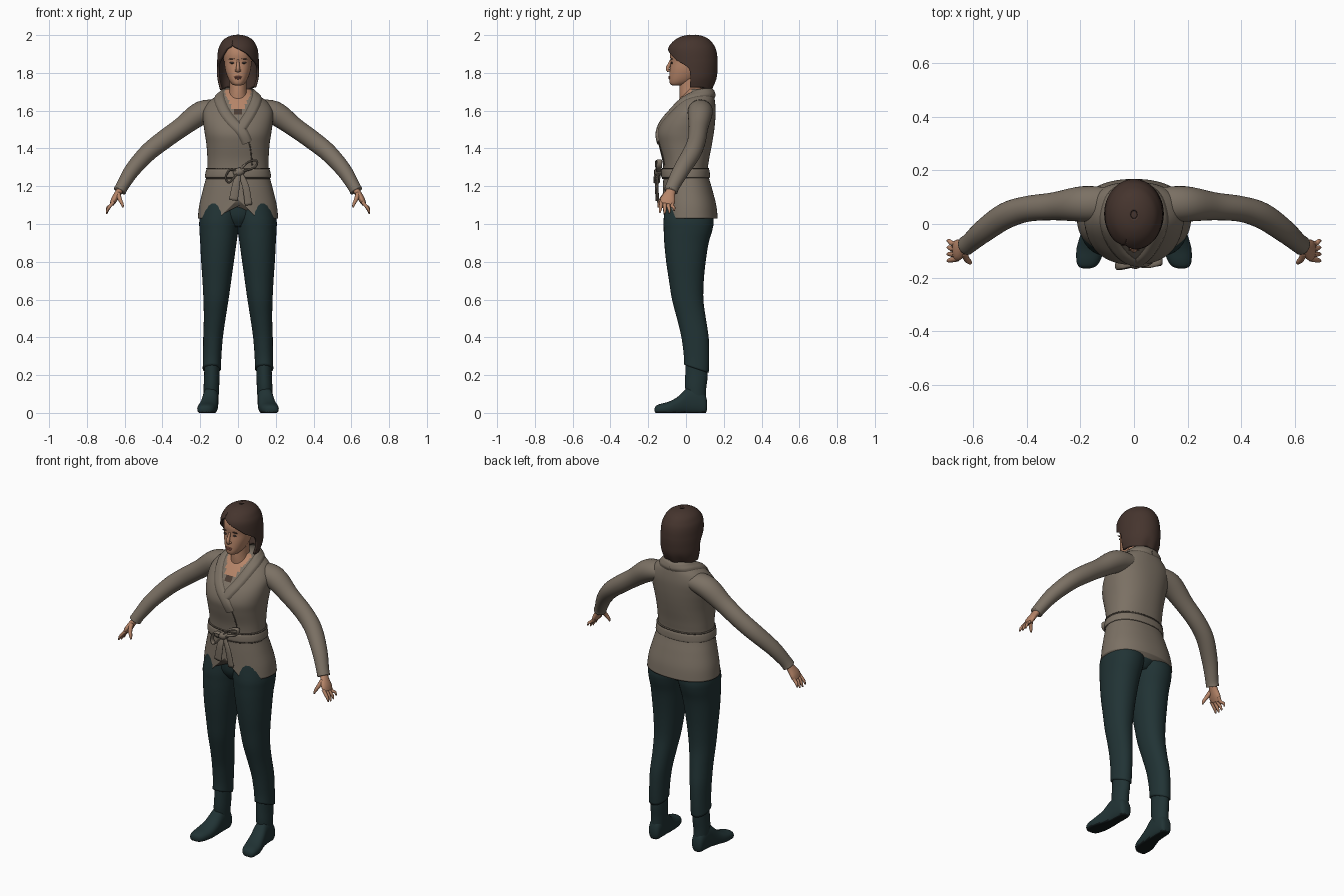
import bpy, bmesh, math
from mathutils import Vector
from mathutils.bvhtree import BVHTree

if "Cube" in bpy.data.objects:
    bpy.data.objects.remove(bpy.data.objects["Cube"], do_unlink=True)


def material(name, *rgb):
    m = bpy.data.materials.new(name)
    m.use_nodes = True
    m.diffuse_color = (*rgb, 1)
    m.node_tree.nodes["Principled BSDF"].inputs["Base Color"].default_value = (*rgb, 1)
    return m


KNIT = material("taupe knit", .2, .165, .128)
TRIM = material("knit seam", .09, .073, .056)
PANTS = material("dark teal cloth", .015, .033, .035)
SOLE = material("black sole", .006, .01, .011)
SKIN = material("skin", .47, .235, .14)
LIPS = material("lips", .33, .12, .085)
HAIR = material("brown hair", .06, .035, .027)
VEST = material("brown undershirt", .07, .045, .033)
EYE = material("dark eye", .05, .035, .03)


def spline(rows, steps):
    """Smooth rows of numbers with a Catmull-Rom curve."""
    out, last = [], len(rows) - 1
    for i in range(last):
        a, b, c, d = (rows[min(max(i + k, 0), last)] for k in (-1, 0, 1, 2))
        for s in range(steps):
            t = s / steps
            out.append([(2*q + (r - p)*t + (2*p - 5*q + 4*r - w)*t*t
                         + (3*q - p - 3*r + w)*t**3) / 2 for p, q, r, w in zip(a, b, c, d)])
    return out + [list(rows[-1])]


def skin_rings(name, rings, mats, closed=True, cap=True, paint=None, mirror=False):
    """Bridge rings of points into a smooth surface."""
    bm = bmesh.new()
    grid = [[bm.verts.new(p) for p in ring] for ring in rings]
    n = len(grid[0])
    for lo, hi in zip(grid, grid[1:]):
        for i in range(n if closed else n - 1):
            j = (i + 1) % n
            bm.faces.new((lo[i], lo[j], hi[j], hi[i]))
    if cap:
        bm.faces.new(grid[0])
        bm.faces.new(grid[-1])
    bmesh.ops.remove_doubles(bm, verts=bm.verts, dist=.0002)
    bmesh.ops.recalc_face_normals(bm, faces=bm.faces)
    if paint:
        for f in bm.faces:
            f.material_index = paint(f.calc_center_median())
    mesh = bpy.data.meshes.new(name)
    bm.to_mesh(mesh)
    bm.free()
    mesh.shade_smooth()
    for m in mats:
        mesh.materials.append(m)
    ob = bpy.data.objects.new(name, mesh)
    bpy.context.collection.objects.link(ob)
    if mirror:
        ob.modifiers.new("Mirror", 'MIRROR')
    return ob


def loft(name, rows, mats, along_y=False, n=36, power=2, steps=4, warp=None, **kw):
    """Rows: level, x low, x high, depth low, depth high (plus an optional open arc)."""
    rings = []
    for lv, x0, x1, d0, d1, *arc in spline(rows, steps):
        start, end = (arc[1], 360 + arc[0]) if arc else (0, 360)
        ring = []
        for i in range(n):
            th = math.radians(start + (end - start) * i / (n - 1 if arc else n))
            s, c = math.sin(th), -math.cos(th)
            x = (x0 + x1)/2 + (x1 - x0)/2 * math.copysign(abs(s)**(2/power), s)
            d = (d0 + d1)/2 + (d1 - d0)/2 * math.copysign(abs(c)**(2/power), c)
            p = Vector((x, lv, d) if along_y else (x, d, lv))
            ring.append(warp(p) if warp else p)
        rings.append(ring)
    return skin_rings(name, rings, mats, **kw)


def even(rows):
    return [(z, -h, h, *rest) for z, h, *rest in rows]


def tube(name, rows, mat, n=14, steps=5, **kw):
    """Rows: x, y, z, radius near the y direction, radius across it."""
    rows = spline(rows, steps)
    pts = [Vector(r[:3]) for r in rows]
    rings = []
    for i, r in enumerate(rows):
        t = (pts[min(i + 1, len(pts) - 1)] - pts[max(i - 1, 0)]).normalized()
        side = (Vector((0, 1, 0)) - t * t.y).normalized()
        up = t.cross(side)
        rings.append([pts[i] + side*r[3]*math.cos(a) + up*r[4]*math.sin(a)
                      for a in (math.tau * k / n for k in range(n))])
    return skin_rings(name, rings, [mat], **kw)


def blob(name, loc, size, mat, tilt=0):
    bpy.ops.mesh.primitive_uv_sphere_add(segments=16, ring_count=10, location=loc, rotation=(0, tilt, 0))
    ob = bpy.context.object
    ob.name, ob.scale = name, size
    ob.data.shade_smooth()
    ob.data.materials.append(mat)


# Jacket body, open at the throat and cut away at the front hem
def hem(p):
    if p.y < 0:
        p.z += max(0, .1 - abs(p.x)) * min(1, max(0, (1.22 - p.z) / .19))
    return p


def throat(c):
    if c.y > .03 or c.z < 1.555 + abs(c.x) * 2:
        return 0
    return 1 if c.z > 1.61 else 2


jacket = loft("jacket_body", even([
    (1.03, .213, -.125, .168), (1.1, .205, -.123, .16), (1.18, .186, -.122, .14),
    (1.27, .164, -.12, .116), (1.34, .162, -.126, .122), (1.42, .167, -.145, .137),
    (1.48, .176, -.152, .147), (1.54, .184, -.13, .154), (1.6, .184, -.085, .157),
    (1.65, .152, -.045, .153), (1.69, .095, -.01, .145), (1.715, .075, .01, .135)]),
    [KNIT, SKIN, VEST], n=72, power=2.25, steps=6, warp=hem, paint=throat)
surface = BVHTree.FromPolygons([v.co for v in jacket.data.vertices],
                               [p.vertices[:] for p in jacket.data.polygons])


def band(name, path, width, height, mat):
    """Lay a raised strip on the jacket along a path."""
    pts = [Vector(p) for p in spline(path, 8)]
    rings = []
    for i, p in enumerate(pts):
        t = pts[min(i + 1, len(pts) - 1)] - pts[max(i - 1, 0)]
        normal = surface.find_nearest(p)[1]
        side = t.cross(normal).normalized()
        ring = []
        for k in range(-4, 5):
            u = k / 4
            hit, nor = surface.find_nearest(p + side * u * width / 2)[:2]
            ring.append(hit + nor * (.001 + height * (1 - u**4)))
        rings.append(ring)
    skin_rings(name, rings, [mat], closed=False, cap=False)


# Shawl collar, its seams and the overlapping front edge
neck_path = [(0, .15, 1.695), (.07, .115, 1.695), (.1, .04, 1.685), (.098, -.03, 1.655), (.072, -.09, 1.6)]
tails = {1: [(.035, -.135, 1.54), (.015, -.15, 1.51)],
         -1: [(.03, -.135, 1.545), (-.02, -.15, 1.49), (-.05, -.15, 1.43)]}
for s, label in ((1, "left"), (-1, "right")):
    path = [(s * x, y, z) for x, y, z in neck_path + tails[s]]
    band(label + "_collar_seam", path, .06, .003, TRIM)
    band(label + "_collar", path, .053, .009, KNIT)
band("front_overlap_edge", [(.02, -.15, 1.52), (.05, -.15, 1.46), (.07, -.14, 1.39), (.078, -.12, 1.31)],
     .007, .003, TRIM)

# Sleeves
tube("sleeves", [(.08, .075, 1.61, .06, .045), (.19, .075, 1.59, .066, .062), (.3, .066, 1.512, .052, .052),
                 (.4, .056, 1.44, .048, .05), (.48, .03, 1.375, .049, .047), (.56, -.025, 1.285, .044, .041),
                 (.61, -.068, 1.205, .037, .034), (.626, -.08, 1.175, .037, .034)], KNIT, n=28, mirror=True)

# Hands
tube("palms", [(.612, -.07, 1.2, .022, .018), (.634, -.084, 1.165, .028, .018),
               (.655, -.096, 1.13, .04, .017), (.668, -.102, 1.105, .036, .012)], SKIN, mirror=True)
for i, label in enumerate(("index", "middle", "ring", "little")):
    y, drop = -.13 + i * .02, (.006, 0, .003, .016)[i]
    tube(label + "_fingers", [(.658, y, 1.118, .01, .01), (.677, y - .003, 1.095, .01, .009),
                              (.69, y - .006 + i * .004, 1.072 + drop, .008, .007),
                              (.696, y - .008 + i * .005, 1.054 + drop, .004, .004)],
         SKIN, n=10, mirror=True)
tube("thumbs", [(.635, -.105, 1.16, .014, .013), (.625, -.13, 1.13, .012, .011),
                (.613, -.142, 1.105, .009, .008), (.609, -.146, 1.088, .004, .004)], SKIN, n=10, mirror=True)

# Belt and bow
loft("belt", even([(1.244, .169, -.123, .124), (1.25, .175, -.131, .127), (1.285, .169, -.13, .124),
                   (1.292, .162, -.122, .117)]), [KNIT], n=64, power=2.25)
for z in (1.242, 1.294):
    loft("belt_seam", even([(z - .003, .17, -.126, .122), (z + .003, .17, -.126, .122)]),
         [TRIM], n=64, power=2.25, steps=1)
tube("belt_knot", [(-.02, -.14, 1.268, .014, .016), (.005, -.148, 1.276, .02, .022),
                   (.03, -.14, 1.285, .014, .016)], KNIT)
tube("right_bow_loop", [(0, -.145, 1.28, .014, .006), (-.045, -.152, 1.285, .016, .006),
                        (-.065, -.155, 1.245, .016, .006), (-.045, -.155, 1.22, .016, .006),
                        (0, -.147, 1.272, .014, .006)], KNIT)
tube("left_bow_loop", [(0, -.145, 1.275, .013, .006), (.05, -.15, 1.325, .015, .006),
                       (.098, -.14, 1.335, .014, .006), (.088, -.143, 1.3, .015, .006),
                       (.01, -.147, 1.275, .013, .006)], KNIT)
tube("right_belt_tail", [(0, -.145, 1.28, .006, .012), (-.008, -.158, 1.22, .006, .02),
                         (-.025, -.155, 1.125, .006, .024)], KNIT)
tube("left_belt_tail", [(.005, -.145, 1.28, .006, .012), (.04, -.152, 1.2, .006, .018),
                        (.056, -.145, 1.1, .006, .02)], KNIT)

# Trousers
loft("trouser_seat", even([(.985, .06, -.07, .09), (1.05, .13, -.106, .13), (1.2, .14, -.1, .1)]), [PANTS])
loft("trouser_legs", [
    (1.16, -.02, .175, -.1, .12), (1.03, -.01, .203, -.118, .145), (.97, -.002, .204, -.118, .14),
    (.9, .008, .2, -.115, .12), (.8, .022, .195, -.105, .104), (.7, .036, .188, -.09, .094),
    (.6, .05, .183, -.074, .092), (.5, .066, .181, -.048, .105), (.4, .08, .184, -.024, .12),
    (.3, .088, .185, -.012, .123), (.235, .09, .187, -.011, .12)], [PANTS], power=2.15, mirror=True,
    warp=lambda p: p - Vector((0, 0, (p.y - .05) * .35 * max(0, (.35 - p.z) / .12))))

# Boots
loft("boot_shafts", [(.29, .098, .178, 0, .11), (.2, .098, .179, -.004, .115), (.13, .1, .182, -.004, .107),
                     (.05, .105, .18, .01, .105)], [PANTS], mirror=True)
loft("boot_feet", [(.112, .125, .16, .02, .06), (.1, .11, .176, -.008, .1), (.06, .104, .183, -.012, .14),
                   (.01, .104, .188, -.012, .135), (-.04, .106, .2, -.012, .088), (-.09, .112, .214, -.012, .06),
                   (-.135, .125, .215, -.01, .048), (-.158, .143, .207, -.006, .038),
                   (-.166, .165, .19, .008, .024)], [PANTS, SOLE], along_y=True, power=2.3, mirror=True,
     warp=lambda p: Vector((p.x, p.y, max(0, p.z))), paint=lambda c: int(c.z < .006))

# Neck and head
loft("neck", even([(1.62, .06, -.03, .09), (1.68, .05, -.034, .085), (1.72, .046, -.034, .08),
                   (1.79, .047, -.03, .08)]), [SKIN])
loft("head", even([(1.733, .014, -.068, -.03), (1.739, .03, -.082, .0), (1.757, .045, -.088, .04),
                   (1.785, .058, -.088, .07), (1.82, .068, -.085, .09), (1.86, .073, -.081, .11),
                   (1.9, .075, -.085, .12), (1.94, .068, -.074, .115), (1.97, .045, -.04, .09)]),
     [SKIN], power=2.2)
tube("nose", [(0, -.079, 1.868, .007, .006), (0, -.088, 1.845, .009, .008), (0, -.097, 1.823, .01, .011),
              (0, -.09, 1.808, .009, .012)], SKIN)
blob("upper_lip", (0, -.088, 1.779, ), (.021, .006, .004), LIPS)
blob("lower_lip", (0, -.088, 1.771), (.017, .006, .005), LIPS)
for s, label in ((1, "left"), (-1, "right")):
    blob(label + "_eye", (s * .031, -.075, 1.853), (.013, .005, .0055), EYE)
    blob(label + "_brow", (s * .033, -.077, 1.874), (.018, .005, .003), HAIR, s * .12)
    blob(label + "_nostril_wing", (s * .01, -.089, 1.813), (.007, .008, .006), SKIN)

# Bobbed hair with a side parting, open around the face
hair = loft("bobbed_hair", even([
    (1.996, .012, .02, .05, -20, -20), (1.988, .045, -.02, .09, -20, -20), (1.97, .074, -.055, .122, -20, -20),
    (1.945, .09, -.08, .142, -20, -19), (1.925, .098, -.089, .152, -36, 3), (1.9, .102, -.091, .158, -46, 28),
    (1.87, .104, -.09, .161, -60, 47), (1.85, .105, -.088, .162, -72, 64), (1.82, .105, -.084, .161, -82, 80),
    (1.77, .103, -.076, .155, -82, 82), (1.718, .09, -.05, .132, -76, 78)]), [HAIR], n=64, closed=False, cap=False,
    warp=lambda p: p + Vector((0, 0, .006 * math.sin(p.x * 90) * max(0, (1.8 - p.z) / .08))))
shell = hair.modifiers.new("Thickness", 'SOLIDIFY')
shell.thickness, shell.offset = .012, 0
blob("crown", (0, .035, 1.9), (.085, .1, .088), HAIR)
